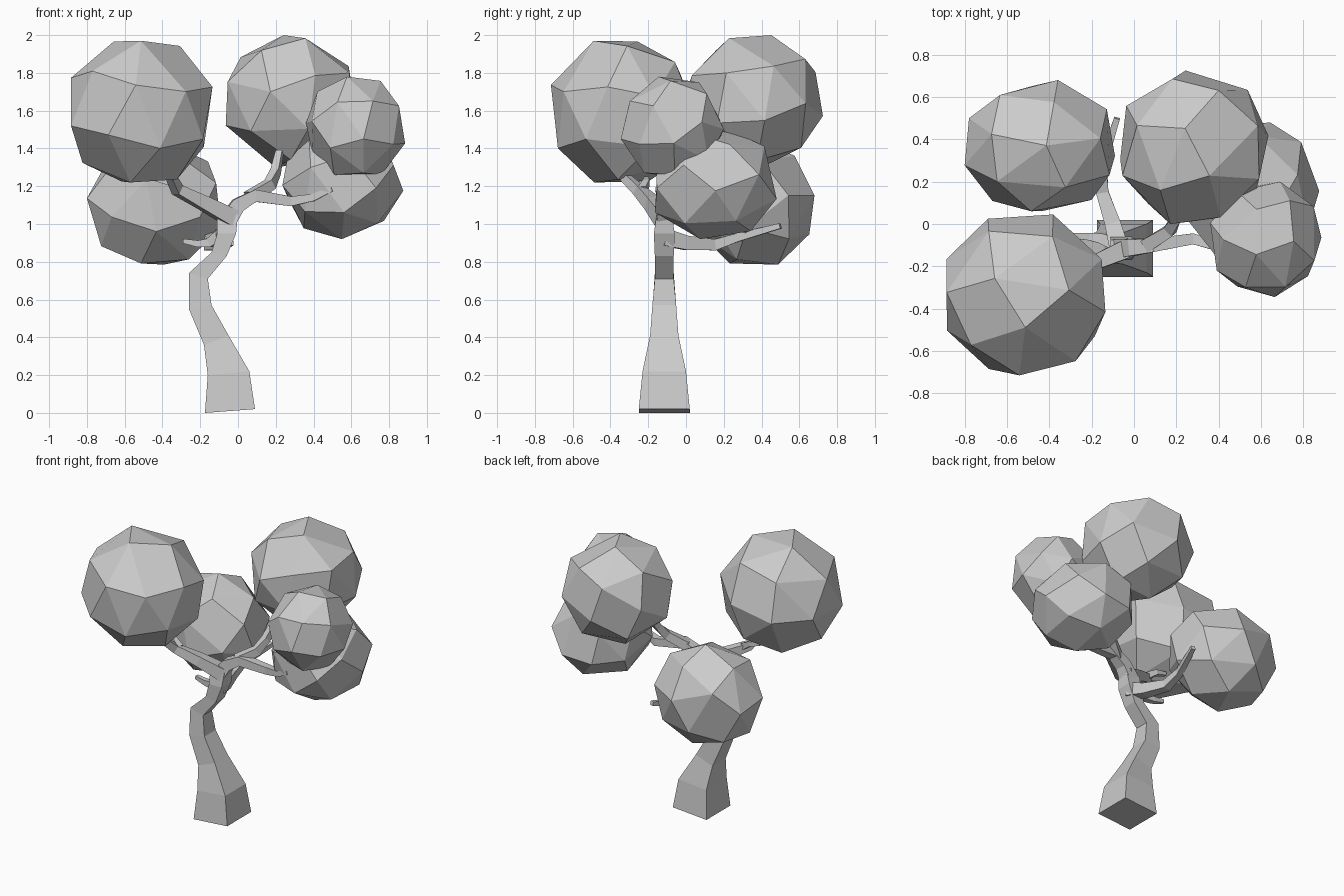
import bpy, bmesh, math
from mathutils import Vector, Euler

cube = bpy.data.objects.get("Cube")
if cube:
    bpy.data.objects.remove(cube, do_unlink=True)

grey = bpy.data.materials.new("plain grey")
grey.use_nodes = True
grey.diffuse_color = (0.6, 0.6, 0.6, 1)
grey.node_tree.nodes["Principled BSDF"].inputs["Base Color"].default_value = (0.6, 0.6, 0.6, 1)


def finish(bm, name):
    bmesh.ops.recalc_face_normals(bm, faces=bm.faces)
    mesh = bpy.data.meshes.new(name)
    bm.to_mesh(mesh)
    bm.free()
    mesh.materials.append(grey)
    obj = bpy.data.objects.new(name, mesh)
    bpy.context.collection.objects.link(obj)
    return obj


def loft(name, rings):
    """Skin a list of four-cornered rings and cap both ends."""
    bm = bmesh.new()
    loops = [[bm.verts.new(p) for p in ring] for ring in rings]
    for a, b in zip(loops, loops[1:]):
        for i in range(4):
            j = (i + 1) % 4
            bm.faces.new((a[i], a[j], b[j], b[i]))
    bm.faces.new(loops[0])
    bm.faces.new(loops[-1])
    return finish(bm, name)


def branch(name, path, start, end):
    """Square tapering limb that follows a path."""
    pts = [Vector(p) for p in path]
    rings = []
    for i, p in enumerate(pts):
        d = (pts[min(i + 1, len(pts) - 1)] - pts[max(i - 1, 0)]).normalized()
        side = d.cross(Vector((0, 0, 1))).normalized()
        up = side.cross(d)
        r = start + (end - start) * i / (len(pts) - 1)
        rings.append([p + side * r * a + up * r * b
                      for a, b in ((-1, -1), (1, -1), (1, 1), (-1, 1))])
    return loft(name, rings)


def foliage(name, low, high, turn, count=24):
    """Faceted clump: hull of evenly spread points, fitted to its extents."""
    bm = bmesh.new()
    rot = Euler(turn).to_matrix()
    pts = []
    for i in range(count):
        z = 1 - (2 * i + 1) / count
        a = i * math.pi * (3 - math.sqrt(5))
        r = math.sqrt(1 - z * z)
        pts.append(rot @ Vector((r * math.cos(a), r * math.sin(a), z)))
    for axis in range(3):
        lo = min(p[axis] for p in pts)
        hi = max(p[axis] for p in pts)
        for p in pts:
            p[axis] = low[axis] + (p[axis] - lo) / (hi - lo) * (high[axis] - low[axis])
    for p in pts:
        bm.verts.new(p)
    bmesh.ops.convex_hull(bm, input=bm.verts)
    # merge nearly flat neighbours into larger facets
    bmesh.ops.dissolve_limit(bm, angle_limit=math.radians(14),
                             verts=bm.verts, edges=bm.edges)
    return finish(bm, name)


# Trunk: left edge x, z, right edge x, z, half depth
sections = [(-.175, 0, .09, .02, .135), (-.16, .2, .06, .22, .115),
            (-.18, .36, -.05, .41, .075), (-.26, .55, -.14, .57, .063),
            (-.26, .74, -.16, .71, .05), (-.14, .85, -.06, .83, .05),
            (-.11, .95, -.01, .95, .055), (-.11, 1.04, 0, 1.05, .04)]
yc = -.115
loft("trunk", [[(xl, yc - d, zl), (xr, yc - d, zr), (xr, yc + d, zr), (xl, yc + d, zl)]
               for xl, zl, xr, zr, d in sections])

# Limbs
branch("left_branch", [(-.03, -.115, 1.03), (-.18, -.18, 1.11), (-.32, -.25, 1.18), (-.38, -.38, 1.3)], .045, .018)
branch("left_twig", [(-.3, -.23, 1.18), (-.36, -.21, 1.22), (-.44, -.21, 1.24)], .022, .012)
branch("right_branch", [(-.06, -.115, 1.01), (.0, -.11, 1.1), (.09, -.1, 1.15), (.28, -.07, 1.12),
                        (.4, -.11, 1.14), (.5, -.15, 1.185)], .045, .013)
branch("right_upper_branch", [(.06, -.1, 1.14), (.17, -.03, 1.21), (.2, .03, 1.28), (.22, .1, 1.38)], .032, .018)
branch("back_branch", [(-.07, -.115, .93), (-.1, .0, .9), (-.15, .15, .89), (-.15, .28, .93), (-.08, .5, .99)], .045, .014)
branch("low_left_twig", [(-.08, -.1, .95), (-.15, -.07, .9), (-.21, -.06, .895), (-.29, -.055, .91)], .03, .012)

# Leaf clumps
foliage("left_front_foliage", (-.885, -.715, 1.22), (-.135, .045, 1.97), (.4, .9, .2))
foliage("left_back_foliage", (-.8, .06, .785), (-.09, .68, 1.45), (1.1, .3, .7))
foliage("right_back_foliage", (-.065, 0, 1.3), (.635, .725, 2), (.2, .6, 1.4))
foliage("right_front_foliage", (.36, -.345, 1.26), (.885, .2, 1.78), (.8, .1, 2.1))
foliage("right_lower_foliage", (.235, -.165, .92), (.875, .48, 1.5), (1.5, .5, .3))
